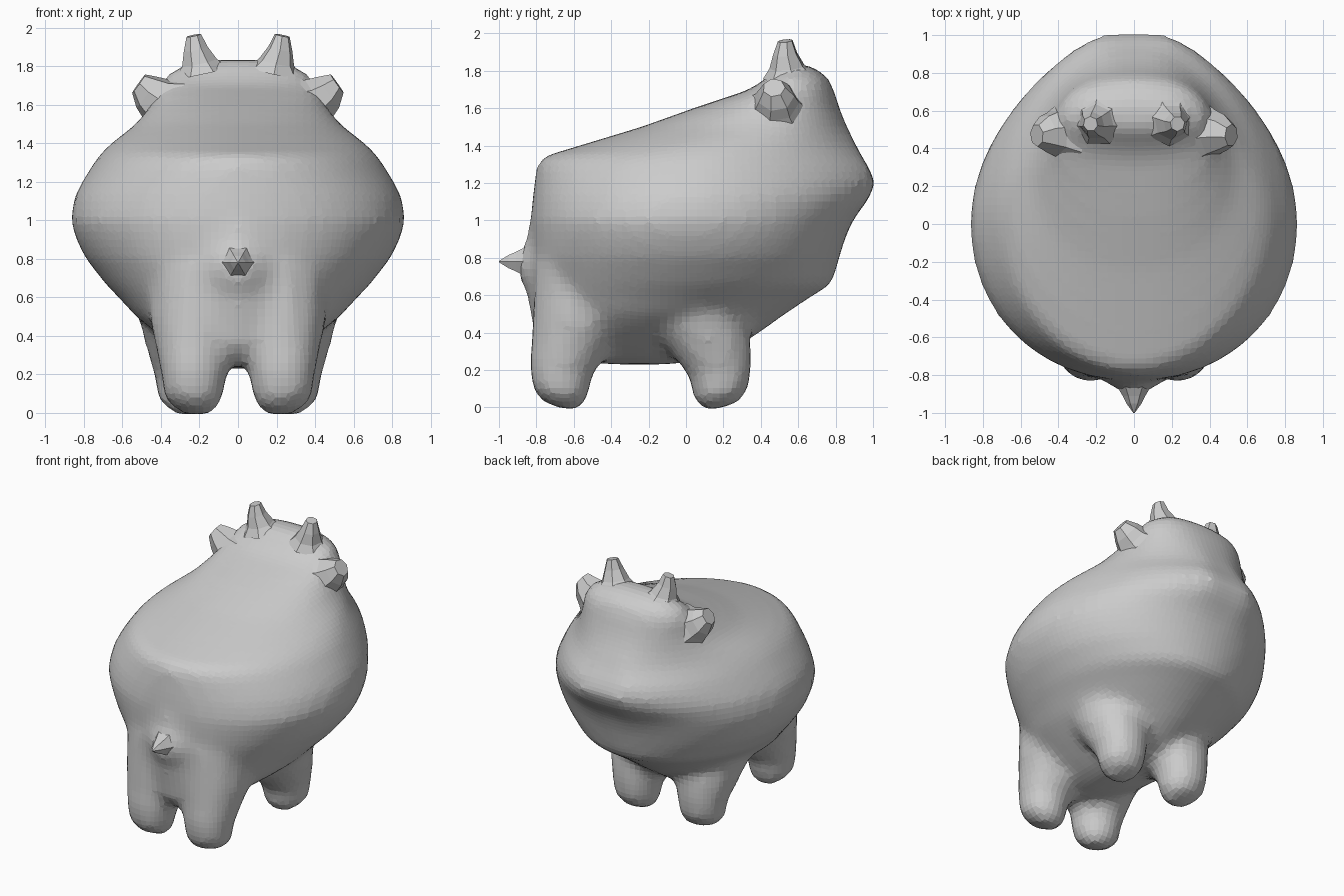
import bpy, bmesh
from math import cos, sin, pi, copysign
from mathutils import Vector


def skin(bm, rings):
    """Bridge a stack of rings and cap both ends."""
    rows = [[bm.verts.new(p) for p in r] for r in rings]
    n = len(rows[0])
    for a, b in zip(rows, rows[1:]):
        for i in range(n):
            j = (i + 1) % n
            bm.faces.new((a[i], a[j], b[j], b[i]))
    bm.faces.new(rows[0][::-1])
    bm.faces.new(rows[-1])


def stub(bm, stations, sides):
    """Round limb through stations of (x, y, z, radius)."""
    axis = Vector(stations[-1][:3]) - Vector(stations[0][:3])
    q = axis.to_track_quat('Z', 'Y')
    skin(bm, [[Vector(s[:3]) + q @ Vector((s[3] * cos(2 * pi * i / sides),
                                           s[3] * sin(2 * pi * i / sides), 0))
               for i in range(sides)] for s in stations])


def mirrored(stations, side):
    return [(side * x, y, z, r) for x, y, z, r in stations]


def finish(bm, name):
    bmesh.ops.recalc_face_normals(bm, faces=bm.faces)
    me = bpy.data.meshes.new(name)
    bm.to_mesh(me)
    bm.free()
    ob = bpy.data.objects.new(name, me)
    bpy.context.collection.objects.link(ob)
    return ob


def power(v, p):
    return copysign(abs(v) ** (2 / p), v)


def blend(keys, z):
    """Piecewise linear value at height z."""
    for (za, a), (zb, b) in zip(keys, keys[1:]):
        if z <= zb:
            return a + (b - a) * max(0, (z - za) / (zb - za))
    return keys[-1][1]


# Body and head slices: z, rear y, front y, half width, y of widest point
SLICES = [
    (0.23, -0.42, -0.08, 0.08, -0.25), (0.26, -0.66, 0.14, 0.18, -0.25),
    (0.33, -0.77, 0.29, 0.30, -0.25), (0.42, -0.80, 0.42, 0.43, -0.20),
    (0.50, -0.81, 0.53, 0.53, -0.15), (0.60, -0.82, 0.68, 0.62, -0.08),
    (0.66, -0.82, 0.78, 0.68, -0.04), (0.80, -0.83, 0.82, 0.79, 0.00),
    (0.90, -0.83, 0.85, 0.84, 0.00), (1.00, -0.83, 0.89, 0.87, 0.00),
    (1.12, -0.82, 0.98, 0.85, 0.02), (1.20, -0.81, 1.01, 0.81, 0.04),
    (1.28, -0.80, 0.98, 0.76, 0.06), (1.34, -0.77, 0.94, 0.72, 0.08),
    (1.40, -0.57, 0.91, 0.66, 0.14), (1.50, -0.24, 0.86, 0.53, 0.30),
    (1.60, 0.04, 0.82, 0.45, 0.42), (1.70, 0.34, 0.79, 0.41, 0.53),
    (1.76, 0.43, 0.76, 0.36, 0.56), (1.81, 0.48, 0.70, 0.28, 0.57),
    (1.835, 0.52, 0.64, 0.17, 0.58)]
FRONT_SHAPE = [(0.3, 2.0), (0.95, 2.0), (1.2, 1.7), (1.4, 1.75), (1.6, 2.3)]
REAR_SHAPE = [(0.3, 2.0), (1.0, 2.1), (1.34, 1.9), (1.5, 2.1), (1.8, 2.3)]

bm = bmesh.new()
rings = []
for z, y0, y1, w, yc in SLICES:
    blunt = 1 + 0.05 * max(0, 1 - abs(z - 1.25) / 0.3)   # flat muzzle tip
    ring = []
    for i in range(64):
        c, s = cos(2 * pi * i / 64), sin(2 * pi * i / 64)
        p = blend(FRONT_SHAPE if s > 0 else REAR_SHAPE, z)
        reach = (y1 - yc) * blunt if s > 0 else yc - y0
        ring.append((w * power(c, p), min(y1, yc + reach * power(s, p)), z))
    rings.append(ring)
skin(bm, rings)

# Four flaring legs, rump and tail root, merged into the body
REAR_LEG = [(0.22, -0.67, 0.00, 0.09), (0.235, -0.675, 0.07, 0.155),
            (0.23, -0.67, 0.20, 0.175), (0.225, -0.63, 0.32, 0.205),
            (0.21, -0.58, 0.45, 0.25), (0.18, -0.52, 0.72, 0.30)]
FRONT_LEG = [(0.25, 0.19, 0.00, 0.09), (0.265, 0.19, 0.07, 0.155),
             (0.265, 0.185, 0.20, 0.175), (0.26, 0.14, 0.32, 0.215),
             (0.25, 0.08, 0.45, 0.26), (0.25, 0.04, 0.68, 0.30)]
for side in (1, -1):
    stub(bm, mirrored(REAR_LEG, side), 12)
    stub(bm, mirrored(FRONT_LEG, side), 12)
stub(bm, [(0, -0.50, 0.27, 0.24), (0, -0.50, 0.36, 0.31),
          (0, -0.50, 0.55, 0.34), (0, -0.50, 0.76, 0.37),
          (0, -0.50, 0.98, 0.34)], 24)
stub(bm, [(0, -0.80, 0.77, 0.19), (0, -0.86, 0.77, 0.12),
          (0, -0.89, 0.78, 0.06)], 16)
body = finish(bm, "body_with_legs")
rem = body.modifiers.new("blend", 'REMESH')
rem.mode = 'VOXEL'
rem.voxel_size = 0.04
smo = body.modifiers.new("soften", 'SMOOTH')
smo.factor = 0.5
smo.iterations = 6

# Horns and ears
HORN = [(0.19, 0.55, 1.77, 0.14), (0.20, 0.54, 1.82, 0.095),
        (0.22, 0.53, 1.89, 0.065), (0.23, 0.53, 1.96, 0.04)]
EAR = [(0.36, 0.48, 1.60, 0.17), (0.42, 0.48, 1.63, 0.125),
       (0.47, 0.48, 1.665, 0.10), (0.515, 0.47, 1.71, 0.06)]
for side, tag in ((1, "right"), (-1, "left")):
    for part, stations in (("horn", HORN), ("ear", EAR)):
        bm = bmesh.new()
        stub(bm, mirrored(stations, side), 7)
        finish(bm, f"{tag}_{part}")

# Tail tip
bm = bmesh.new()
stub(bm, [(0, -0.86, 0.78, 0.09), (0, -0.91, 0.78, 0.06),
          (0, -0.95, 0.78, 0.04), (0, -1.0, 0.78, 0.004)], 6)
finish(bm, "tail_tip")
